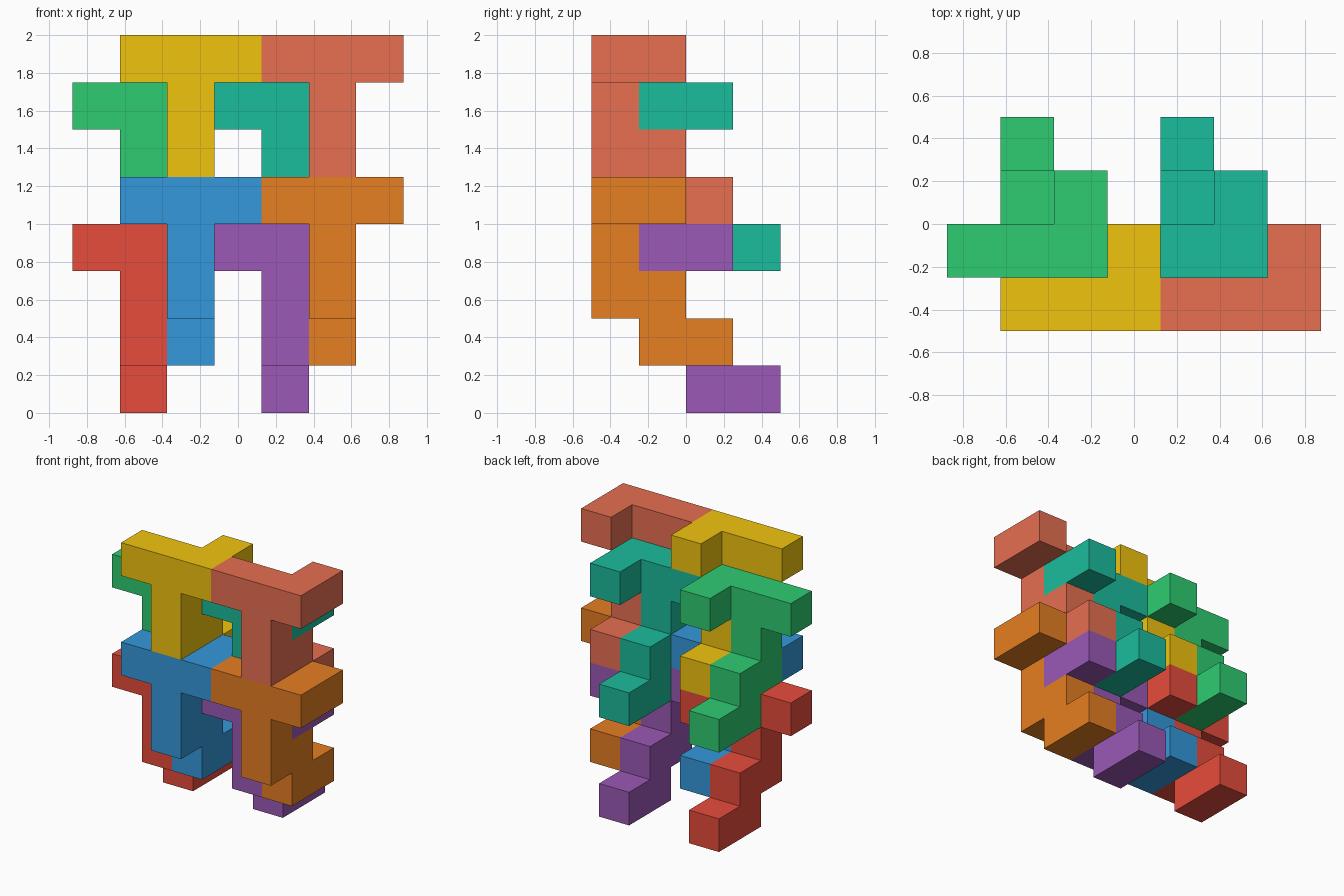
import bpy, bmesh
from mathutils import Vector

if "Cube" in bpy.data.objects:
    bpy.data.objects.remove(bpy.data.objects["Cube"])

CELL = 0.25
# Cells of the one repeated piece: a hooked bar, with a stem that steps back as it descends
CELLS = [(0, 0, 4), (1, 0, 4), (2, 0, 4), (2, 1, 4),
         (1, 0, 3), (1, 0, 2), (1, 1, 2), (1, 1, 1), (1, 2, 1)]
ORIGIN = Vector((-0.875, -0.5, 0))


def linear(hex_code):
    rgb = [int(hex_code[i:i + 2], 16) / 255 for i in (0, 2, 4)]
    return [c / 12.92 if c <= 0.04045 else ((c + 0.055) / 1.055) ** 2.4 for c in rgb] + [1]


def piece_mesh(name):
    bm = bmesh.new()
    for cell in CELLS:
        cube = bmesh.ops.create_cube(bm, size=CELL)
        centre = (Vector(cell) + Vector((0.5, 0.5, 0.5))) * CELL
        bmesh.ops.translate(bm, verts=cube["verts"], vec=centre)
    # Remove the walls shared by neighbouring cells, then fuse the shell
    seen = {}
    for f in bm.faces:
        key = tuple(round(c * 1000) for c in f.calc_center_median())
        seen.setdefault(key, []).append(f)
    inner = [f for group in seen.values() if len(group) > 1 for f in group]
    bmesh.ops.delete(bm, geom=inner, context='FACES')
    bmesh.ops.remove_doubles(bm, verts=bm.verts, dist=1e-4)
    bmesh.ops.dissolve_limit(bm, angle_limit=0.01, verts=bm.verts, edges=bm.edges)
    bmesh.ops.recalc_face_normals(bm, faces=bm.faces)
    mesh = bpy.data.meshes.new(name)
    bm.to_mesh(mesh)
    bm.free()
    return mesh


def add_piece(name, colour, cell):
    mesh = piece_mesh(name)
    mat = bpy.data.materials.new(name)
    mat.diffuse_color = linear(colour)
    mat.use_nodes = True
    mat.node_tree.nodes["Principled BSDF"].inputs["Base Color"].default_value = mat.diffuse_color
    mesh.materials.append(mat)
    ob = bpy.data.objects.new(name, mesh)
    ob.location = ORIGIN + Vector(cell) * CELL
    bpy.context.collection.objects.link(ob)


# Colours indexed by level (lower, upper), row (front, back), side (left, right)
COLOURS = [[["3498db", "e67e22"], ["e74c3c", "9b59b6"]],
           [["f1c40f", "e76f51"], ["2ecc71", "1abc9c"]]]

for level, level_name in enumerate(("lower", "upper")):
    for row, row_name in enumerate(("front", "back")):
        for side, side_name in enumerate(("left", "right")):
            # Back pieces nest one cell left, back and down from the front ones
            add_piece(f"{level_name}_{row_name}_{side_name}_tile",
                      COLOURS[level][row][side],
                      (1 - row + 3 * side, row, 3 * level - row))
